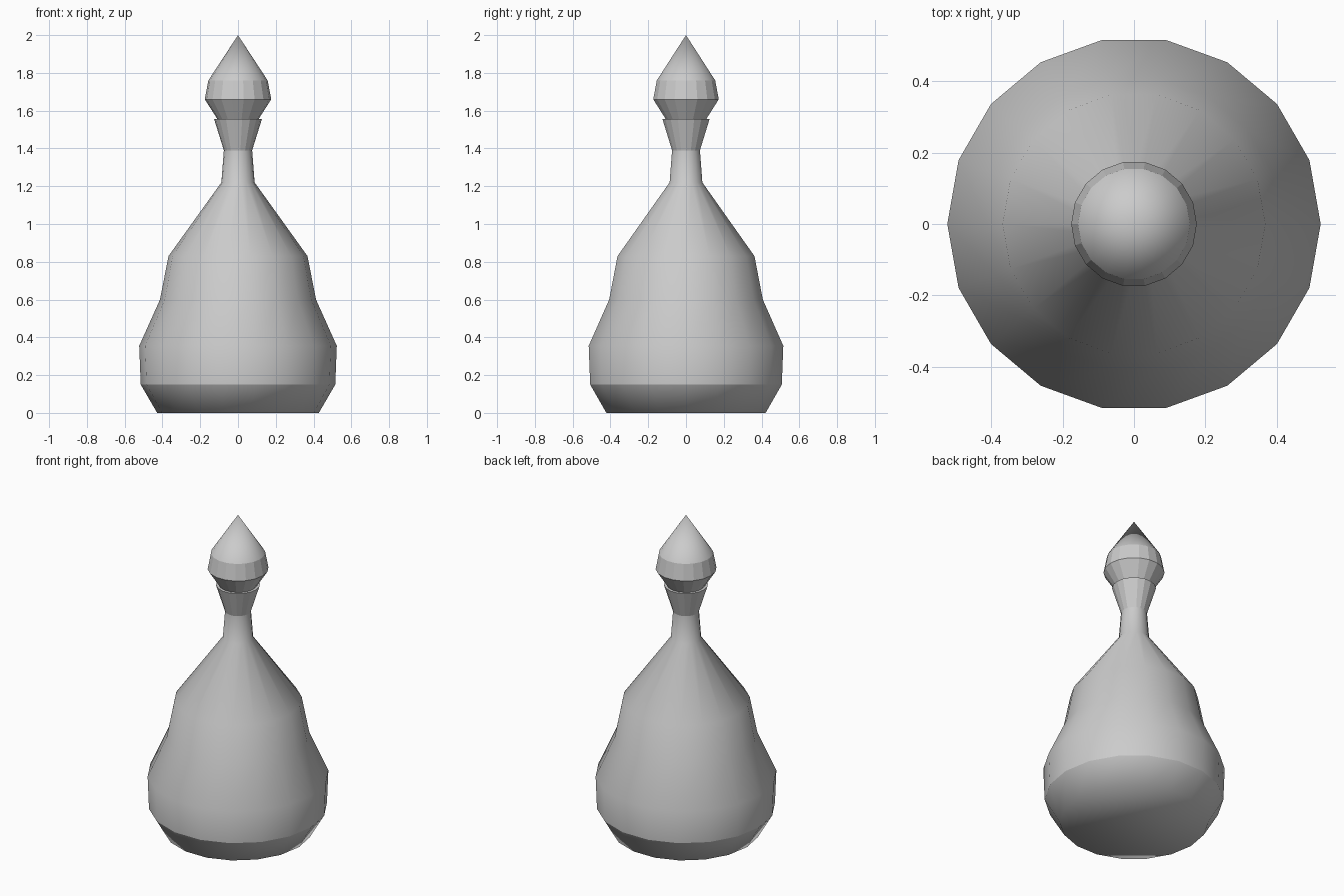
import bpy, bmesh
from math import cos, sin, pi

if "Cube" in bpy.data.objects:
    bpy.data.objects.remove(bpy.data.objects["Cube"])

SIDES = 18


def lathe(name, profile, flat=(), sharp=(), flat_top=False, flat_bottom=False):
    """Spin (radius, z) points; 'flat' lists faceted bands, 'sharp' lists hard rings."""
    bm = bmesh.new()
    rings = []
    for r, z in profile:
        if r == 0:
            rings.append([bm.verts.new((0, 0, z))] * SIDES)
        else:
            rings.append([bm.verts.new((r * cos(2 * pi * i / SIDES),
                                        r * sin(2 * pi * i / SIDES), z))
                          for i in range(SIDES)])
    for k, (a, b) in enumerate(zip(rings, rings[1:])):
        for i in range(SIDES):
            j = (i + 1) % SIDES
            corners = list(dict.fromkeys((a[i], a[j], b[j], b[i])))
            bm.faces.new(corners).smooth = k not in flat
    # Close the ends
    if profile[0][0] > 0:
        bm.faces.new(rings[0][::-1]).smooth = not flat_bottom
    if profile[-1][0] > 0:
        bm.faces.new(rings[-1]).smooth = not flat_top
    for k in sharp:
        for i in range(SIDES):
            edge = bm.edges.get((rings[k][i], rings[k][(i + 1) % SIDES]))
            edge.smooth = False
    mesh = bpy.data.meshes.new(name)
    bm.to_mesh(mesh)
    bm.free()
    obj = bpy.data.objects.new(name, mesh)
    bpy.context.collection.objects.link(obj)
    return obj


# Bottle: chamfered foot, bulging body, thin neck, faceted flared lip
lathe("bottle_body",
      [(0.428, 0), (0.515, 0.15), (0.523, 0.355), (0.413, 0.6), (0.368, 0.83),
       (0.088, 1.22), (0.075, 1.39), (0.127, 1.557)],
      flat=(6,), sharp=(1, 6, 7), flat_top=True)

# Stopper: faceted underside and band, smooth pointed cap
lathe("stopper",
      [(0.110, 1.557), (0.176, 1.66), (0.157, 1.76), (0, 2.0)],
      flat=(0, 1), sharp=(0, 1), flat_bottom=True)
